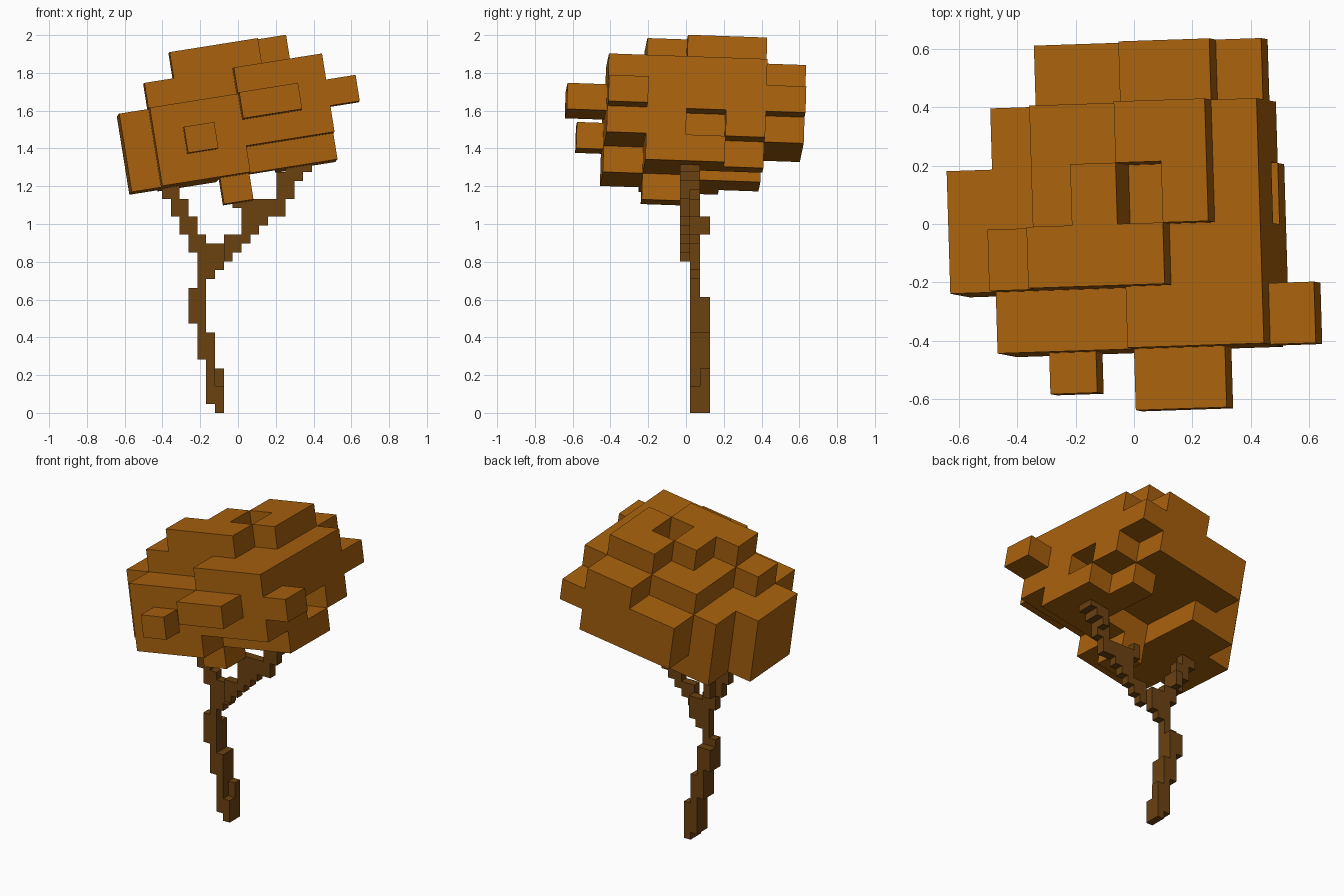
import bpy
import bmesh
import math
from mathutils import Matrix, Vector

cube = bpy.data.objects.get("Cube")
if cube:
    bpy.data.objects.remove(cube, do_unlink=True)


def make_material(name, colour):
    mat = bpy.data.materials.new(name)
    mat.use_nodes = True
    mat.diffuse_color = (*colour, 1)
    mat.node_tree.nodes["Principled BSDF"].inputs["Base Color"].default_value = (*colour, 1)
    return mat


def voxel_object(name, cells, matrix, mat):
    """Skin a set of grid cells with only their exposed faces, then merge flat regions."""
    bm = bmesh.new()
    corners = {}

    def corner(point):
        key = tuple(point)
        if key not in corners:
            corners[key] = bm.verts.new(key)
        return corners[key]

    for cell in cells:
        for axis in range(3):
            for side in (0, 1):
                neighbour = list(cell)
                neighbour[axis] += 2 * side - 1
                if tuple(neighbour) in cells:
                    continue
                b, c = (axis + 1) % 3, (axis + 2) % 3
                loop = []
                for db, dc in ((0, 0), (1, 0), (1, 1), (0, 1)):
                    point = list(cell)
                    point[axis] += side
                    point[b] += db
                    point[c] += dc
                    loop.append(corner(point))
                bm.faces.new(loop if side else loop[::-1])
    bmesh.ops.dissolve_limit(bm, angle_limit=math.radians(1),
                             verts=bm.verts[:], edges=bm.edges[:])
    bm.transform(matrix)
    mesh = bpy.data.meshes.new(name)
    bm.to_mesh(mesh)
    bm.free()
    mesh.materials.append(mat)
    obj = bpy.data.objects.new(name, mesh)
    bpy.context.collection.objects.link(obj)
    return obj


leaf = make_material("autumn_leaf_orange", (0.39, 0.119, 0.004))
bark = make_material("bark_brown", (0.147, 0.054, 0.0056))

# Tilted frame of the canopy grid
across = Vector((0.987, 0.033, 0.157)).normalized()
back = Vector((-0.03, 0.999, -0.035)).normalized()
up = across.cross(back).normalized()
axes = (across * 0.1577, back * 0.21, up * 0.14)
anchor = Vector((-0.362, -0.22, 1.91))
origin = anchor - 2 * axes[0] - 2 * axes[1] - 6 * axes[2]
canopy_frame = Matrix((axes[0], axes[1], axes[2])).transposed().to_4x4()
canopy_frame.translation = origin

# Canopy: bottom and top level of every column, rows from front to back
rows = [
    ("....33..", "....44.."),
    (".1112223", ".4445554"),
    ("1110111.", "4566655."),
    ("1112211.", "4456465."),
    (".112212.", ".455665."),
    ("..22223.", "..44554."),
]
leaves = set()
for j, (lows, highs) in enumerate(rows):
    for i, (low, high) in enumerate(zip(lows, highs)):
        if low != ".":
            leaves.update((i, j, k) for k in range(int(low), int(high)))
leaves.discard((6, 3, 2))
voxel_object("canopy", leaves, canopy_frame, leaf)

# Small leaf block on the front
tuft_frame = canopy_frame @ Matrix.Translation((2, 0.33, 2.05)) @ Matrix.Diagonal((1.03, 0.67, 1, 1))
voxel_object("front_leaf_tuft", {(0, 0, 0)}, tuft_frame, leaf)


# Trunk and branches: (column, first row, last row, bottom, top) on a fine upright grid
def stack(parts):
    return {(x, y, z) for x, y0, y1, z0, z1 in parts
            for y in range(y0, y1 + 1) for z in range(z0, z1)}


bark_frame = Matrix.Translation((-0.402, 0.022, 0)) @ Matrix.Diagonal((0.0467, 0.053, 0.0472, 1))

trunk = stack([(6, 0, 0, 0, 3), (6, 1, 1, 0, 5), (5, 0, 1, 1, 9), (4, 0, 1, 6, 13),
               (3, 0, 0, 10, 14), (3, 1, 1, 10, 13), (4, 0, 0, 13, 20)])
left_branch = stack([(3, 0, 0, 18, 22), (3, 1, 1, 20, 22), (2, 0, 0, 20, 24),
                     (1, 0, 0, 22, 26), (0, 0, 0, 24, 27)])
right_branch = stack([(5, 0, 0, 15, 19), (6, 0, 0, 16, 19), (7, -1, -1, 17, 20),
                      (8, -1, -1, 18, 20), (9, -1, -1, 19, 21), (10, -1, -1, 20, 24),
                      (11, -1, -1, 21, 24), (12, -1, -1, 22, 24), (13, -1, -1, 22, 27),
                      (14, -1, -1, 24, 28), (14, 0, 0, 25, 28), (15, -1, 0, 26, 29),
                      (16, -1, 0, 27, 29)])
centre_twig = stack([(9, -1, -1, 21, 24), (8, -1, -1, 23, 25)])
voxel_object("trunk_and_branches", trunk | left_branch | right_branch | centre_twig,
             bark_frame, bark)
